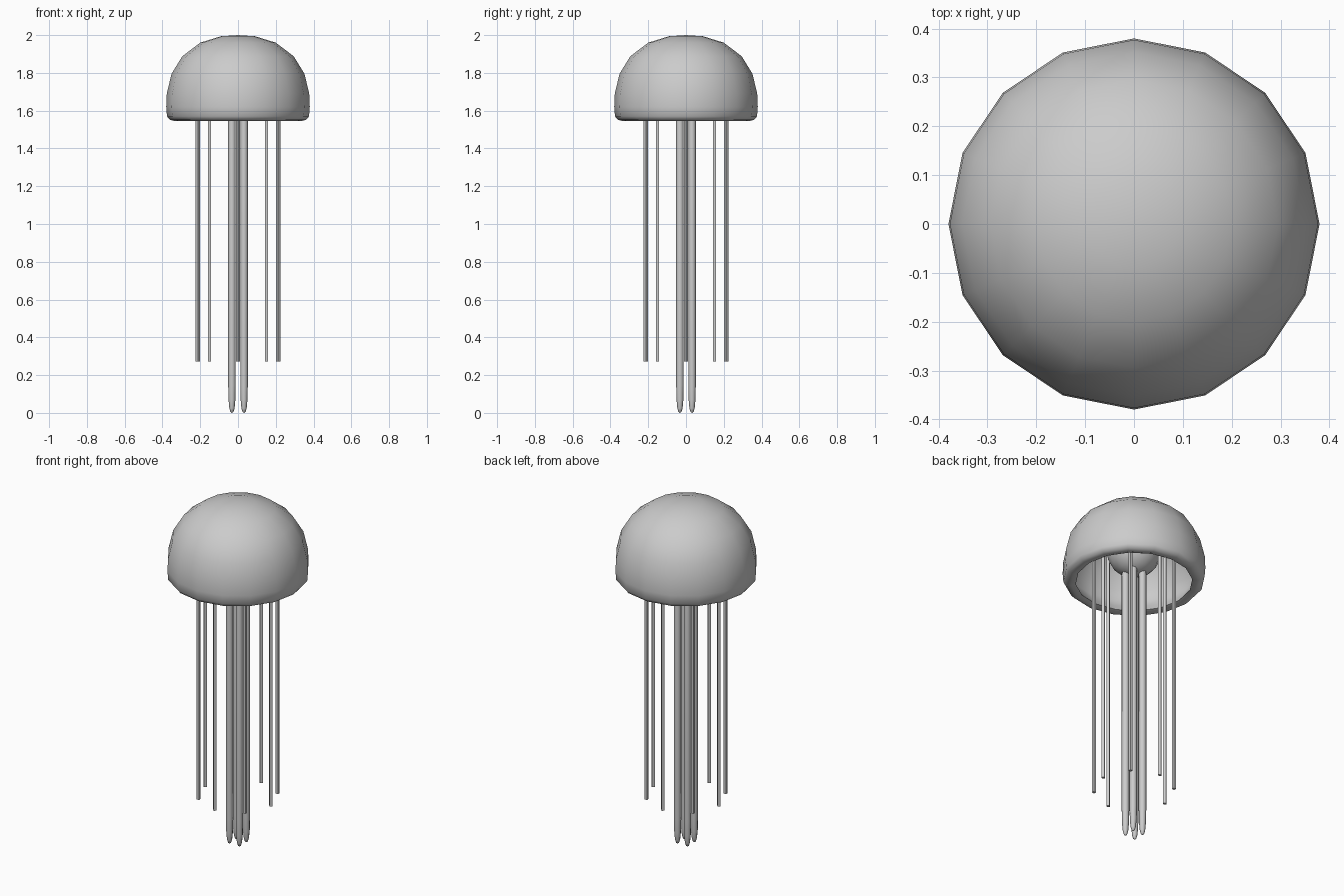
import bpy, math

if "Cube" in bpy.data.objects:
    bpy.data.objects.remove(bpy.data.objects["Cube"])


def lathe(name, profile, sides, at=(0, 0), turn=0.0, angle=60):
    """Revolve (radius, z) points about a vertical axis; radius 0 makes a pole."""
    verts, faces, rings = [], [], []
    for r, z in profile:
        start = len(verts)
        n = 1 if r == 0 else sides
        for i in range(n):
            a = turn + 2 * math.pi * i / sides
            verts.append((at[0] + r * math.cos(a), at[1] + r * math.sin(a), z))
        rings.append([start + (i % n) for i in range(sides)])
    for up, low in zip(rings, rings[1:]):
        for i in range(sides):
            j = (i + 1) % sides
            quad = [up[i], low[i], low[j], up[j]]
            faces.append(list(dict.fromkeys(quad)))
    mesh = bpy.data.meshes.new(name)
    mesh.from_pydata(verts, [], faces)
    obj = bpy.data.objects.new(name, mesh)
    bpy.context.collection.objects.link(obj)
    bpy.ops.object.select_all(action='DESELECT')
    obj.select_set(True)
    bpy.context.view_layer.objects.active = obj
    bpy.ops.object.shade_smooth_by_angle(angle=math.radians(angle))
    return obj


# Hollow bell: outer dome, rim curled inwards, inner dome
bell = [(0, 2.0), (0.09, 1.994), (0.2, 1.96), (0.295, 1.888), (0.352, 1.795),
        (0.377, 1.69), (0.38, 1.62), (0.376, 1.57), (0.36, 1.551), (0.335, 1.545),
        (0.31, 1.553), (0.335, 1.59), (0.362, 1.64), (0.355, 1.7), (0.33, 1.785),
        (0.275, 1.872), (0.185, 1.938), (0.085, 1.967), (0, 1.972)]
lathe("bell", bell, 16, angle=80)

# Round body hanging inside the bell
R, CZ = 0.145, 1.74
body = [(0, CZ + R)]
body += [(R * math.sin(math.pi * k / 10), CZ + R * math.cos(math.pi * k / 10)) for k in range(1, 10)]
body += [(0, CZ - R)]
lathe("inner_body", body, 16)

# Four thick central arms with rounded, tapered tips
arm = [(0, 1.66), (0.013, 1.655), (0.02, 1.6), (0.02, 0.15), (0.018, 0.07),
       (0.014, 0.025), (0.008, 0.005), (0, 0)]
for k in range(4):
    sx, sy = (1 if k % 2 else -1), (1 if k > 1 else -1)
    lathe(f"oral_arm_{k + 1}", arm, 8, (0.032 * sx, 0.032 * sy), angle=70)

# Eight thin four-sided tentacles in a ring
tentacle = [(0, 1.92), (0.0115, 1.92), (0.0115, 0.273), (0, 0.273)]
for k in range(8):
    a = k * math.pi / 4
    lathe(f"tentacle_{k + 1}", tentacle, 4, (0.213 * math.cos(a), 0.213 * math.sin(a)), turn=a, angle=30)
